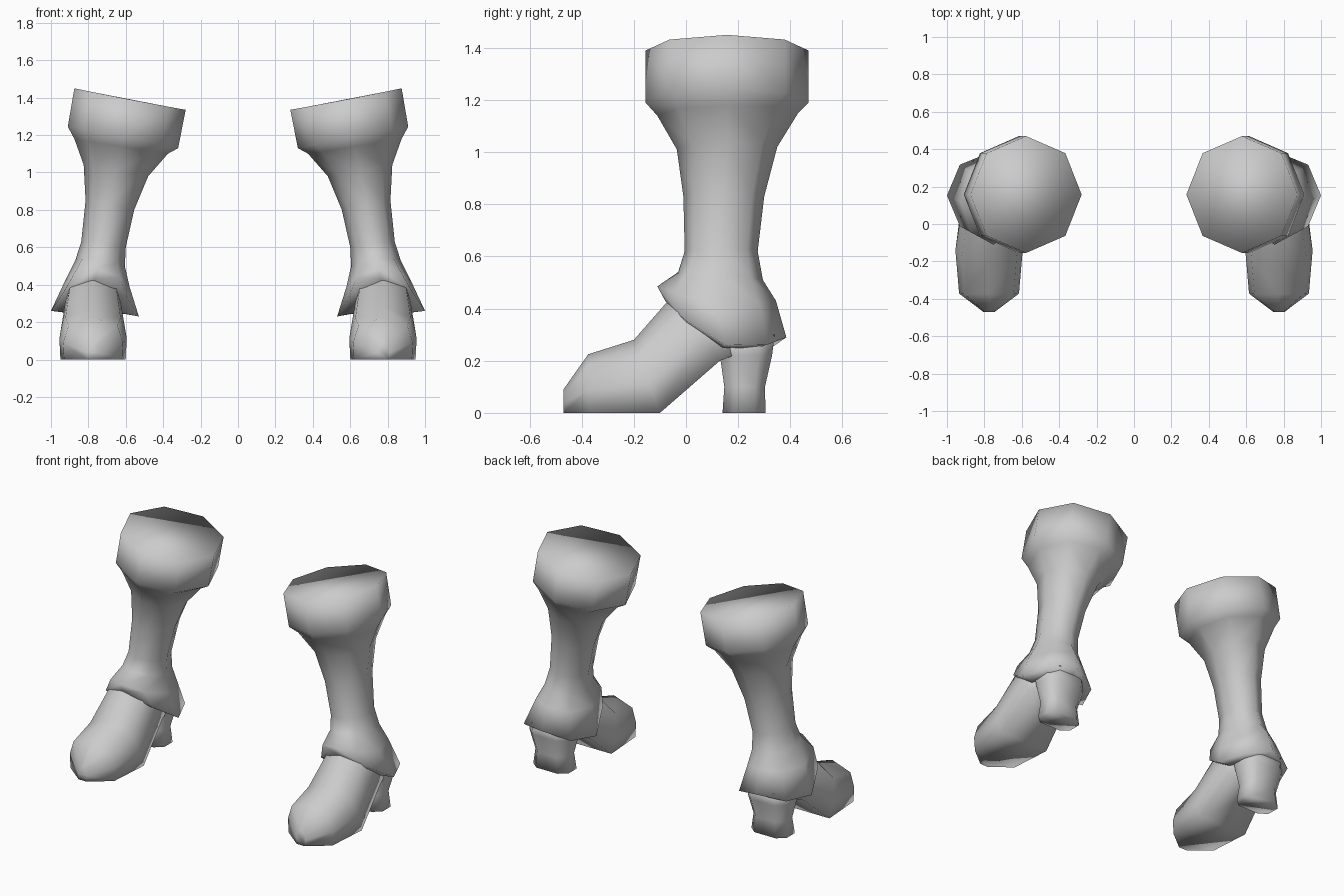
import bpy, bmesh, math

if "Cube" in bpy.data.objects:
    bpy.data.objects.remove(bpy.data.objects["Cube"])

grey = bpy.data.materials.new("light grey")
grey.diffuse_color = (0.6, 0.6, 0.6, 1)
grey.use_nodes = True
grey.node_tree.nodes["Principled BSDF"].inputs["Base Color"].default_value = grey.diffuse_color


def loft(name, rings):
    """Skin closed rings of equal length, cap both ends, mirror to the other foot."""
    bm = bmesh.new()
    rows = [[bm.verts.new(p) for p in ring] for ring in rings]
    n = len(rows[0])
    for a, b in zip(rows, rows[1:]):
        for i in range(n):
            j = (i + 1) % n
            bm.faces.new((a[i], a[j], b[j], b[i]))
    bm.faces.new(rows[0])
    bm.faces.new(rows[-1])
    bmesh.ops.recalc_face_normals(bm, faces=bm.faces)
    for f in bm.faces:
        f.smooth = True
    me = bpy.data.meshes.new(name)
    bm.to_mesh(me)
    bm.free()
    me.materials.append(grey)
    ob = bpy.data.objects.new(name, me)
    bpy.context.collection.objects.link(ob)
    ob.modifiers.new("Mirror", "MIRROR").use_mirror_merge = False
    return ob


def ring(inner, outer, front, back, n=8):
    """Tilted oval through its inner/outer (x, z) and front/back (y, z) points."""
    (xi, zi), (xo, zo), (yf, zf), (yb, zb) = inner, outer, front, back
    pts = []
    for k in range(n):
        c, s = math.cos(math.tau * k / n), math.sin(math.tau * k / n)
        z = ((zi + zo) * c * c + (zf + zb) * s * s + (zo - zi) * c + (zb - zf) * s) / 2
        pts.append(((xi + xo + (xo - xi) * c) / 2, (yf + yb + (yb - yf) * s) / 2, z))
    return pts


# Boot shaft: cuff, shin, ankle and flared skirt, closed underneath
loft("boot_shaft", [
    ring((.28, 1.335), (.875, 1.45), (-.155, 1.39), (.47, 1.39)),
    ring((.32, 1.13), (.91, 1.245), (-.155, 1.19), (.47, 1.19)),
    ring((.375, 1.10), (.875, 1.18), (-.11, 1.14), (.43, 1.15)),
    ring((.48, .98), (.825, 1.04), (-.035, 1.01), (.35, 1.02)),
    ring((.555, .80), (.815, .85), (-.01, .83), (.30, .83)),
    ring((.60, .60), (.838, .63), (-.005, .62), (.275, .62)),
    ring((.605, .50), (.87, .53), (-.03, .54), (.295, .51)),
    ring((.58, .39), (.925, .42), (-.11, .485), (.345, .43)),
    ring((.53, .23), (1.0, .26), (-.08, .43), (.385, .29)),
    ring((.63, .25), (.91, .25), (-.02, .37), (.30, .26)),
])

# Shoe: sections from toe to arch (top y, top z, bottom y, bottom z, half width)
section = [(-.97, 0), (.97, 0), (1, .4), (.82, .8), (0, 1), (-.82, .8), (-1, .4)]
shoe = []
for yt, zt, yb, zb, w in [(-.47, .09, -.47, 0, .03), (-.375, .225, -.37, 0, .16),
                          (-.2, .28, -.1, 0, .18), (-.06, .44, .13, .2, .15),
                          (.08, .45, .26, .25, .12)]:
    shoe.append([(.775 + u * w, yb + (yt - yb) * v, zb + (zt - zb) * v)
                 for u, v in section])
loft("shoe", shoe)

# Heel: waisted block with chamfered corners (z, front y, back y, half width)
corner = [(-1, -.5), (-.6, -1), (.6, -1), (1, -.5), (1, .5), (.6, 1), (-.6, 1), (-1, .5)]
loft("heel", [[(.775 + u * w, (f + b) / 2 + v * (b - f) / 2, z) for u, v in corner]
              for z, f, b, w in [(.30, .11, .34, .14), (.22, .13, .33, .14),
                                 (.10, .147, .303, .11), (0, .14, .305, .125)]])
